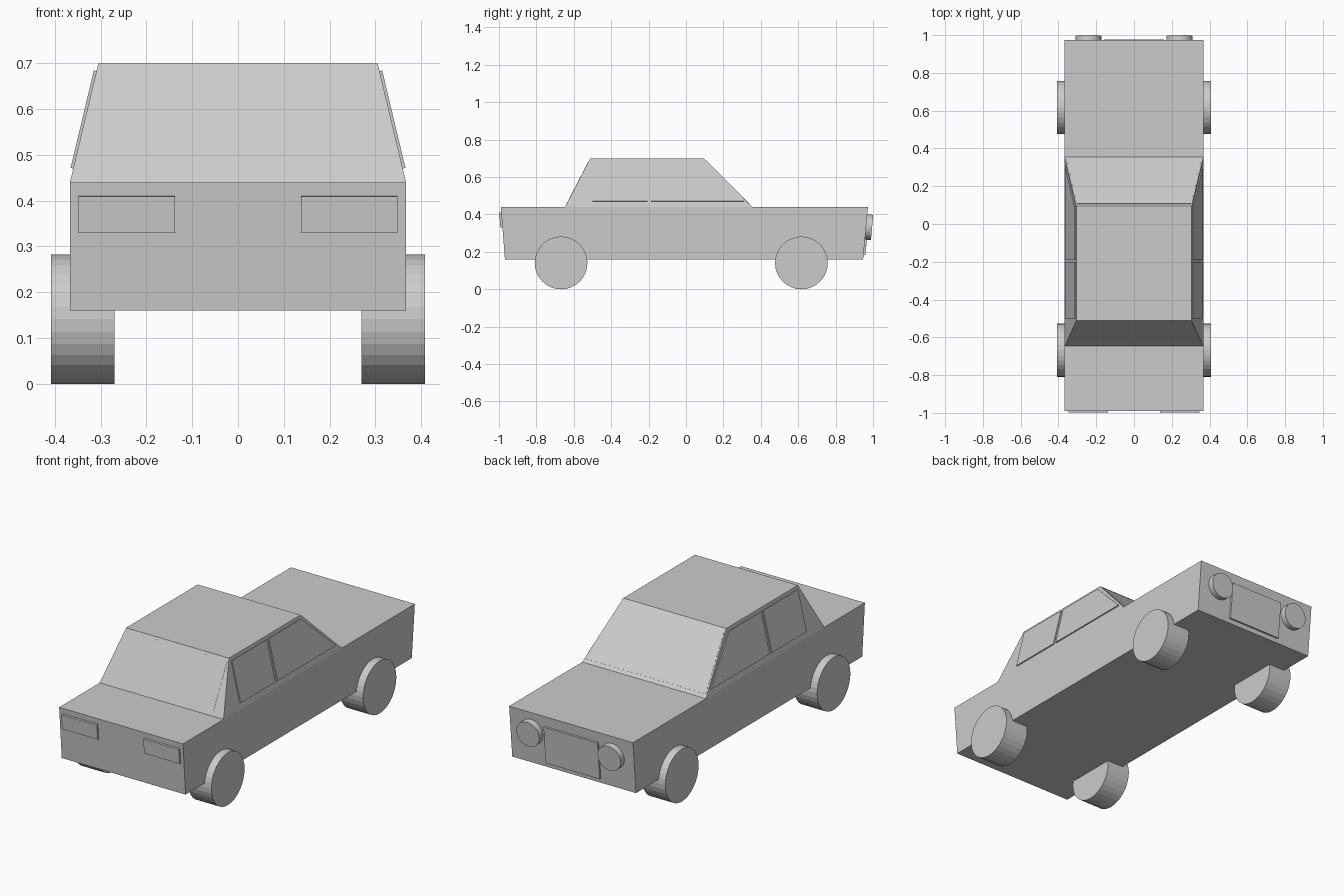
import bpy, bmesh, math
from mathutils import Vector, Matrix

if "Cube" in bpy.data.objects:
    bpy.data.objects.remove(bpy.data.objects["Cube"])

W, LOW, BELT, ROOF = 0.367, 0.16, 0.44, 0.70
ROOF_W = 0.305


def finish(name, bm):
    bmesh.ops.recalc_face_normals(bm, faces=bm.faces)
    mesh = bpy.data.meshes.new(name)
    bm.to_mesh(mesh)
    bm.free()
    obj = bpy.data.objects.new(name, mesh)
    bpy.context.collection.objects.link(obj)
    return obj


def loft(name, a, b):
    """Solid between two matching point loops."""
    bm = bmesh.new()
    va = [bm.verts.new(p) for p in a]
    vb = [bm.verts.new(p) for p in b]
    bm.faces.new(va)
    bm.faces.new(vb)
    n = len(a)
    for i in range(n):
        j = (i + 1) % n
        bm.faces.new((va[i], va[j], vb[j], vb[i]))
    return finish(name, bm)


def rect(w, y0, y1, z):
    return [(-w, y0, z), (w, y0, z), (w, y1, z), (-w, y1, z)]


def panel(name, pts, outward, t):
    """Thin plate standing proud of a surface by t."""
    p = [Vector(q) for q in pts]
    n = (p[1] - p[0]).cross(p[2] - p[0]).normalized()
    if n.dot(Vector(outward)) < 0:
        n = -n
    return loft(name, [q - n * 0.005 for q in p], [q + n * t for q in p])


def cylinder(name, r, depth, centre, rot, sides=32):
    bm = bmesh.new()
    bmesh.ops.create_cone(bm, cap_ends=True, segments=sides, radius1=r, radius2=r,
                          depth=depth, matrix=Matrix.Translation(centre) @ rot)
    return finish(name, bm)


def lerp(a, b, z, z0, z1):
    return a + (b - a) * (z - z0) / (z1 - z0)


def side_x(z):
    return lerp(W, ROOF_W, z, BELT, ROOF)


def head_y(z):
    return lerp(0.947, 0.973, z, LOW, BELT)


def tail_y(z):
    return lerp(-0.968, -0.990, z, LOW, BELT)


# Lower body and cabin
loft("body", rect(W, tail_y(LOW), head_y(LOW), LOW), rect(W, tail_y(BELT), head_y(BELT), BELT))
loft("cabin", rect(W, -0.647, 0.355, BELT), rect(ROOF_W, -0.512, 0.095, ROOF))

# Front and rear glass
z0, z1 = 0.455, 0.688
f0, f1 = (lerp(0.355, 0.095, z, BELT, ROOF) for z in (z0, z1))
b0, b1 = (lerp(-0.647, -0.512, z, BELT, ROOF) for z in (z0, z1))
panel("windshield", [(-0.355, f0, z0), (0.355, f0, z0), (0.302, f1, z1), (-0.302, f1, z1)], (0, 1, 0), 0.001)
panel("rear_window", [(-0.3, b0, z0), (0.3, b0, z0), (0.3, b1, z1), (-0.3, b1, z1)], (0, -1, 0), 0.001)

# Parts mirrored left and right
z0, z1 = 0.47, 0.683
for s, side in ((1, "right"), (-1, "left")):
    for part, (ya, yb, yc, yd) in (("rear", (-0.50, -0.205, -0.205, -0.50)),
                                   ("front", (-0.188, 0.31, 0.085, -0.188))):
        panel(f"{part}_side_window_{side}",
              [(s * side_x(z0), ya, z0), (s * side_x(z0), yb, z0),
               (s * side_x(z1), yc, z1), (s * side_x(z1), yd, z1)], (s, 0, 0), 0.006)

    # Wheels
    for end, y in (("front", 0.617), ("rear", -0.668)):
        cylinder(f"{end}_wheel_{side}", 0.141, 0.138, (s * 0.339, y, 0.141),
                 Matrix.Rotation(math.pi / 2, 4, 'Y'))

    # Round headlights, tilted with the nose
    tilt = math.atan2(0.026, 0.28)
    cylinder(f"headlight_{side}", 0.068, 0.06, (s * 0.241, 0.965, 0.333),
             Matrix.Rotation(-math.pi / 2 - tilt, 4, 'X'))

    # Tail lights
    panel(f"taillight_{side}",
          [(s * 0.138, tail_y(0.33), 0.33), (s * 0.348, tail_y(0.33), 0.33),
           (s * 0.348, tail_y(0.41), 0.41), (s * 0.138, tail_y(0.41), 0.41)], (0, -1, 0), 0.011)

# Grille
panel("grille", [(-0.16, head_y(0.185), 0.185), (0.16, head_y(0.185), 0.185),
                 (0.16, head_y(0.385), 0.385), (-0.16, head_y(0.385), 0.385)], (0, 1, 0), 0.01)
